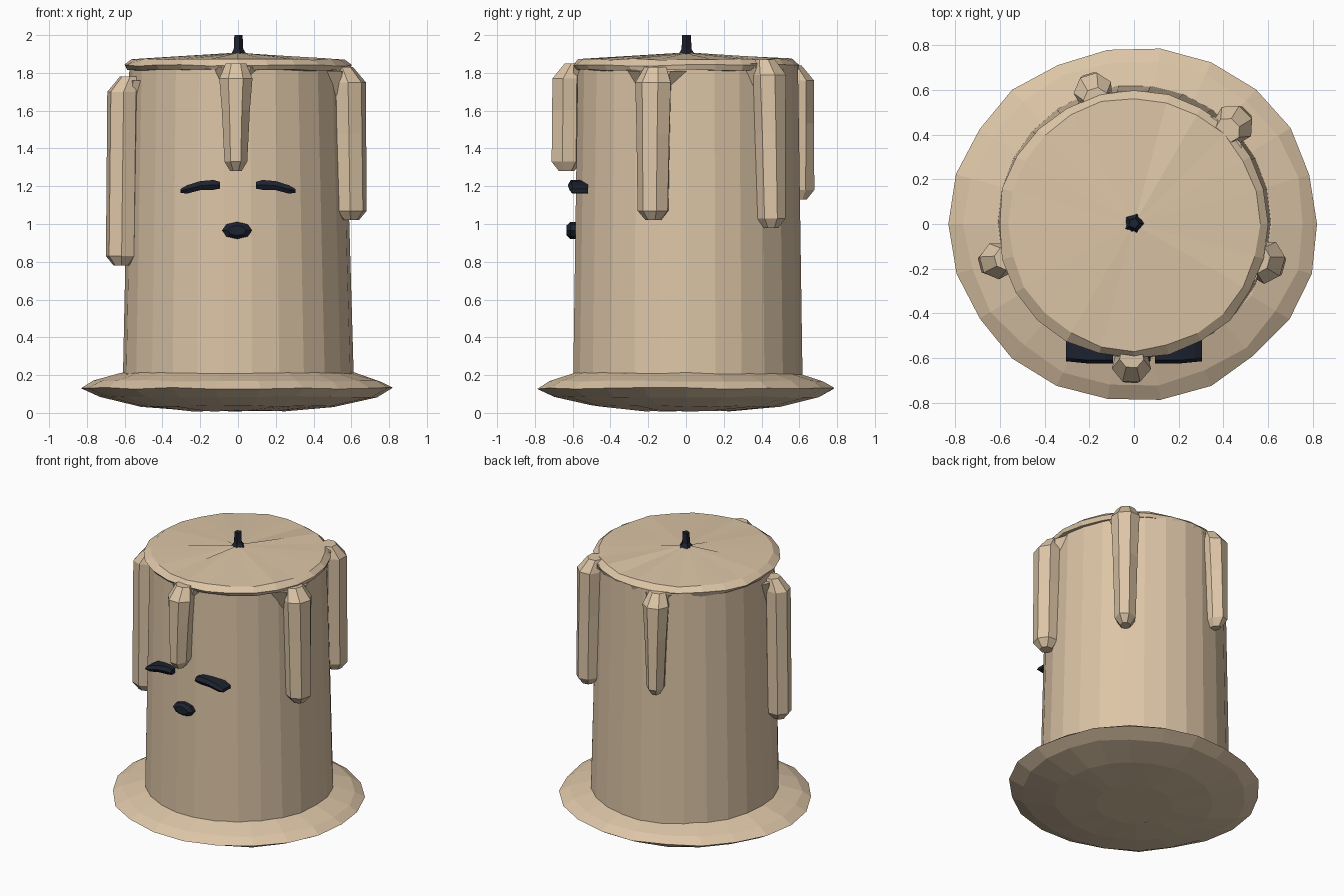
import bpy, bmesh, math, random
from mathutils import Vector

random.seed(4)
if "Cube" in bpy.data.objects:
    bpy.data.objects.remove(bpy.data.objects["Cube"], do_unlink=True)


def make_material(name, rgb):
    mat = bpy.data.materials.new(name)
    mat.use_nodes = True
    color = (*rgb, 1)
    mat.diffuse_color = color
    mat.node_tree.nodes["Principled BSDF"].inputs["Base Color"].default_value = color
    return mat


wax = make_material("tan wax", (0.72, 0.56, 0.385))
dark = make_material("charred navy", (0.012, 0.016, 0.028))


def loft(name, rings, mat):
    """Skin a list of equally long point rings and close both ends."""
    bm = bmesh.new()
    loops = [[bm.verts.new(p) for p in ring] for ring in rings]
    n = len(loops[0])
    for a, b in zip(loops, loops[1:]):
        for i in range(n):
            j = (i + 1) % n
            bm.faces.new((a[i], a[j], b[j], b[i]))
    bm.faces.new(loops[0][::-1])
    bm.faces.new(loops[-1])
    bmesh.ops.recalc_face_normals(bm, faces=bm.faces)
    mesh = bpy.data.meshes.new(name)
    bm.to_mesh(mesh)
    bm.free()
    mesh.materials.append(mat)
    obj = bpy.data.objects.new(name, mesh)
    bpy.context.collection.objects.link(obj)
    return obj


def ring(r, z, n, sy=1.0, center=(0, 0), jitter=0.0, phase=0.0):
    points = []
    for i in range(n):
        a = math.tau * (i + phase) / n
        k = r * (1 + random.uniform(-jitter, jitter))
        points.append(Vector((center[0] + k * math.cos(a),
                              center[1] + sy * k * math.sin(a),
                              z + random.uniform(-jitter, jitter) * 0.4)))
    return points


# Puddle of wax at the foot
puddle = [(0.25, 0.012), (0.52, 0.035), (0.74, 0.085), (0.825, 0.13),
          (0.76, 0.17), (0.62, 0.21), (0.50, 0.22)]
loft("wax_puddle", [ring(r, z, 22, 0.955, jitter=0.012) for r, z in puddle], wax)

# Tapered candle body
loft("candle_body", [ring(0.612, 0.15, 26, 1.0, (0.002, 0.01)),
                     ring(0.57, 1.84, 26, 1.03, (-0.005, 0.01))], wax)

# Melted rim and gently domed top
rim = [(0.55, 1.815), (0.59, 1.815), (0.605, 1.84), (0.565, 1.873), (0.03, 1.903)]
loft("melted_top", [ring(r, z, 24, 1.0, jitter=0.012) for r, z in rim], wax)


# Wax drips: angle, bottom, top, outer radius, half width at top and bottom
def drip(name, angle, low, high, outer, wide, narrow):
    a = math.radians(angle)
    out, side = Vector((math.cos(a), math.sin(a), 0)), Vector((-math.sin(a), math.cos(a), 0))
    depth = 0.085
    length = high - low
    levels = [(low, 0.5, narrow), (low + 0.05, 1.0, narrow),
              (low + length * 0.55, 1.0, (wide + narrow) / 2),
              (high - 0.10, 1.0, wide), (high - 0.02, 0.62, wide)]
    rings = []
    for z, k, half in levels:
        mid = outer - depth + 0.01 * (high - 0.1 - z)
        if z > high - 0.05:
            mid -= 0.035
        rings.append([out * (mid + depth * k * math.cos(t)) + side * (half * k * math.sin(t))
                      + Vector((0, 0, z))
                      for t in (math.tau * (i + 0.5) / 7 for i in range(7))])
    loft(name, rings, wax)

    # Web of wax joining the drip to the rim
    web = []
    for z, spread in ((high - 0.24, 0.3), (high - 0.04, 1.9)):
        web.append([out * r + side * s * wide * spread + Vector((0, 0, z))
                    for r, s in ((0.52, -1), (0.52, 1), (0.595, 0.45), (0.595, -0.45))])
    loft(name + "_web", web, wax)


drip("front_drip", -91, 1.28, 1.87, 0.715, 0.09, 0.062)
drip("left_drip", -16, 1.02, 1.85, 0.70, 0.10, 0.085)
drip("back_left_drip", 45, 0.98, 1.89, 0.715, 0.095, 0.07)
drip("back_drip", 107, 1.13, 1.86, 0.705, 0.09, 0.06)
drip("right_drip", 195, 0.78, 1.80, 0.715, 0.085, 0.075)

# Wick with flared foot
wick = [(0.055, 1.885), (0.028, 1.925), (0.024, 2.0)]
loft("wick", [ring(r, z, 5, 1.0, (0, 0.003)) for r, z in wick], dark)

# Closed drooping eyes: x, z and half height along the lid
lid = [(0.095, 1.205, 0.018), (0.13, 1.207, 0.026), (0.20, 1.203, 0.024),
       (0.27, 1.183, 0.022), (0.305, 1.175, 0.010)]
for name, sign in (("left_eye", 1), ("right_eye", -1)):
    rings = []
    for x, z, h in lid:
        front = -0.625 + 0.1 * max(0, x - 0.2)
        rings.append([Vector((sign * x, y, z + dz)) for y, dz in
                      ((-0.52, -h), (-0.52, h), (front + 0.015, h),
                       (front, 0), (front + 0.015, -h))])
    loft(name, rings, dark)

# Small open mouth
mouth = []
for y, k in ((-0.56, 1.0), (-0.612, 1.0), (-0.632, 0.6)):
    mouth.append([Vector((-0.005 + 0.08 * k * math.cos(t), y, 0.966 + 0.045 * k * math.sin(t)))
                  for t in (math.tau * i / 8 for i in range(8))])
loft("mouth", mouth, dark)
